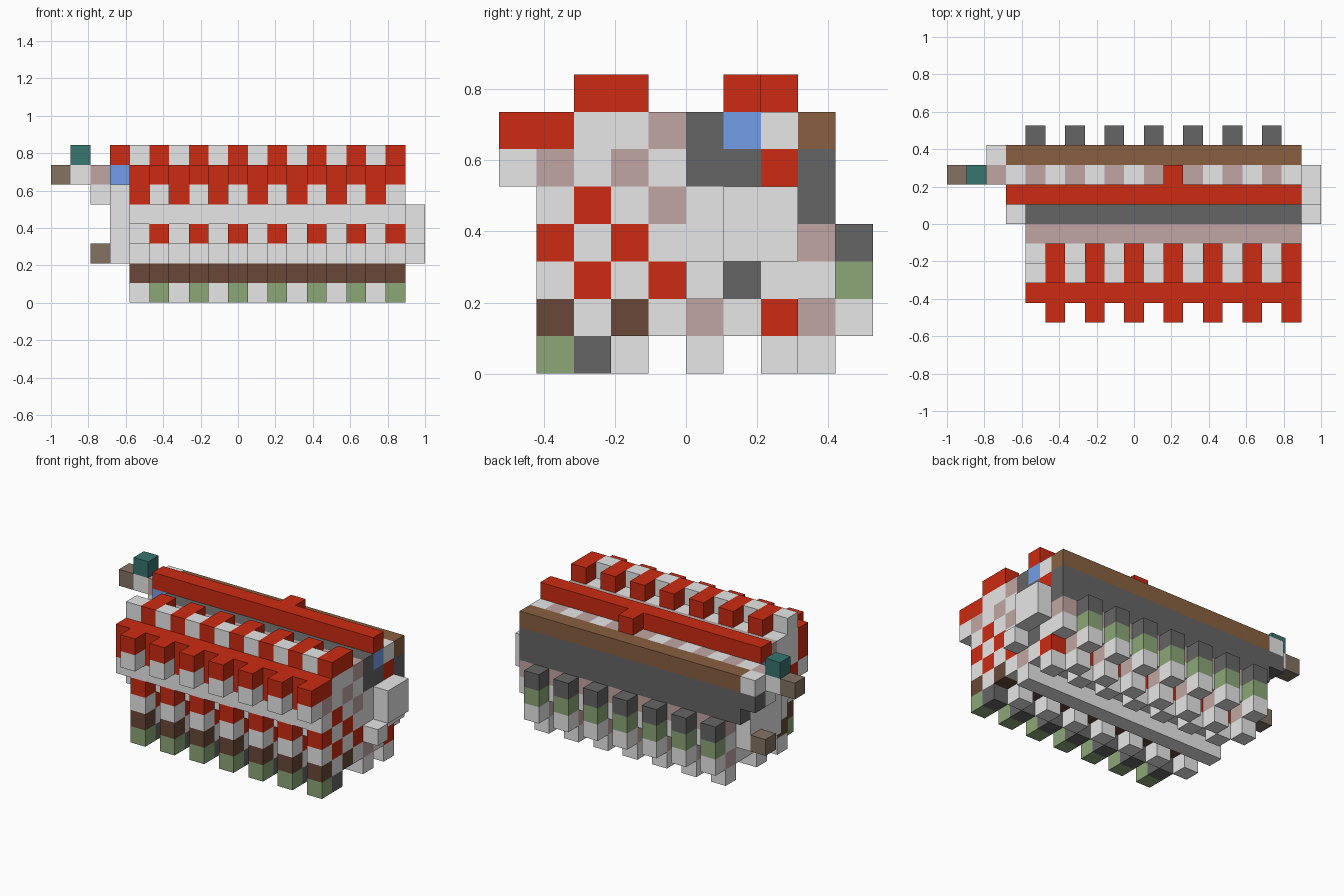
import bpy
import bmesh
from mathutils import Vector

cube = bpy.data.objects.get("Cube")
if cube:
    bpy.data.objects.remove(cube, do_unlink=True)

CELL = 2 / 19                      # edge of one block
ORIGIN = Vector((-9.5, -5, 0))     # grid corner, in blocks

COLOURS = {
    "W": ("pale grey", (0.80, 0.80, 0.80)),
    "R": ("red", (0.60, 0.024, 0.006)),
    "P": ("dusty pink", (0.53, 0.38, 0.36)),
    "D": ("dark grey", (0.13, 0.13, 0.13)),
    "N": ("brown", (0.25, 0.118, 0.052)),
    "K": ("dark brown", (0.138, 0.064, 0.038)),
    "G": ("moss green", (0.26, 0.39, 0.186)),
    "B": ("blue", (0.17, 0.355, 0.82)),
    "T": ("teal", (0.038, 0.178, 0.162)),
    "U": ("taupe", (0.23, 0.17, 0.124)),
}
MATS = {}
for key, (label, rgb) in COLOURS.items():
    mat = bpy.data.materials.new(label)
    mat.use_nodes = True
    mat.diffuse_color = (*rgb, 1)
    mat.node_tree.nodes["Principled BSDF"].inputs["Base Color"].default_value = (*rgb, 1)
    MATS[key] = mat
KEYS = list(COLOURS)


def make_object(name, bm, materials):
    mesh = bpy.data.meshes.new(name)
    bm.to_mesh(mesh)
    bm.free()
    for mat in materials:
        mesh.materials.append(mat)
    obj = bpy.data.objects.new(name, mesh)
    bpy.context.collection.objects.link(obj)
    return obj


def add_box(bm, low, high):
    """Add a box between two grid corners and return its faces."""
    low, high = Vector(low), Vector(high)
    verts = bmesh.ops.create_cube(bm, size=1)["verts"]
    for v in verts:
        v.co = ((low + high) / 2 + v.co * (high - low) + ORIGIN) * CELL
    return {f for v in verts for f in v.link_faces}


def box(name, colour, x, y, z):
    """One coloured block; each range is (start, end) in grid cells."""
    bm = bmesh.new()
    add_box(bm, (x[0], y[0], z[0]), (x[1], y[1], z[1]))
    return make_object(name, bm, [MATS[colour]])


def slice_row(name, start, rows):
    """Blocks of one cross-section (top row first, front to back), repeated along x."""
    bm = bmesh.new()
    for k, row in enumerate(reversed(rows)):
        for j, key in enumerate(row):
            if key != ".":
                for face in add_box(bm, (start, j, k), (start + 1, j + 1, k + 1)):
                    face.material_index = KEYS.index(key)
    # Remove the walls shared by neighbouring blocks
    seen = {}
    for face in bm.faces:
        c = face.calc_center_median()
        seen.setdefault(tuple(round(a, 3) for a in c), []).append(face)
    inner = [f for group in seen.values() if len(group) > 1 for f in group]
    bmesh.ops.delete(bm, geom=inner, context="FACES")
    obj = make_object(name, bm, MATS.values())
    array = obj.modifiers.new("repeat", "ARRAY")
    array.count = 7
    array.use_relative_offset = False
    array.use_constant_offset = True
    array.constant_offset_displace = (2 * CELL, 0, 0)
    return obj


# Two alternating cross-sections of the woven body
slice_row("front_leg_slices", 5, [
    "..RR......",
    "R.WW...W..",
    "WPWPW.DR..",
    "..RWPWWW..",
    ".RWRWWWWP.",
    ".WRWRWDWW.",
    ".KWKWPWR..",
    ".GD....W..",
])
slice_row("back_leg_slices", 4, [
    "..W.......",
    "..WW...P..",
    ".RWWW.DW..",
    "..RWWWWW..",
    "..WWWWWWPD",
    "...WRWDWWG",
    "...KWPWWPW",
    "...W....W.",
])

# Long rails running the length of the body
BODY, LONG = (4, 18), (3, 18)
box("front_rail", "R", BODY, (1, 2), (6, 7))
box("front_shelf", "W", BODY, (1, 2), (4, 5))
box("middle_rail", "P", BODY, (4, 5), (6, 7))
box("inner_wall", "D", BODY, (5, 6), (5, 7))
box("bottom_runner", "W", BODY, (5, 6), (0, 1))
box("core_beam", "B", LONG, (6, 7), (6, 7))
box("top_rail", "R", LONG, (6, 7), (7, 8))
box("top_rail_knob", "R", (11, 12), (7, 8), (7, 8))
box("back_rail", "N", LONG, (8, 9), (6, 7))
box("back_panel", "D", LONG, (8, 9), (4, 6))

# Right end: frame plate and arm reaching out to the side
box("right_end_frame", "W", (3, 4), (5, 8), (2, 6))
box("right_upper_link", "W", (3, 4), (7, 8), (6, 7))
box("right_arm_joint", "P", (2, 3), (7, 8), (6, 7))
box("right_arm_base", "W", (2, 3), (7, 8), (5, 6))
box("right_back_corner", "W", (2, 3), (8, 9), (6, 7))
box("right_panel_end", "D", (2, 3), (8, 9), (5, 6))
box("right_arm", "W", (1, 2), (7, 8), (6, 7))
box("right_arm_tip", "U", (0, 1), (7, 8), (6, 7))
box("right_arm_cap", "T", (1, 2), (7, 8), (7, 8))
box("right_lower_peg", "U", (2, 3), (7, 8), (2, 3))

# Left end: two pale blocks
box("left_end_block", "W", (18, 19), (6, 8), (3, 5))
box("left_lower_block", "W", (18, 19), (5, 6), (2, 3))
